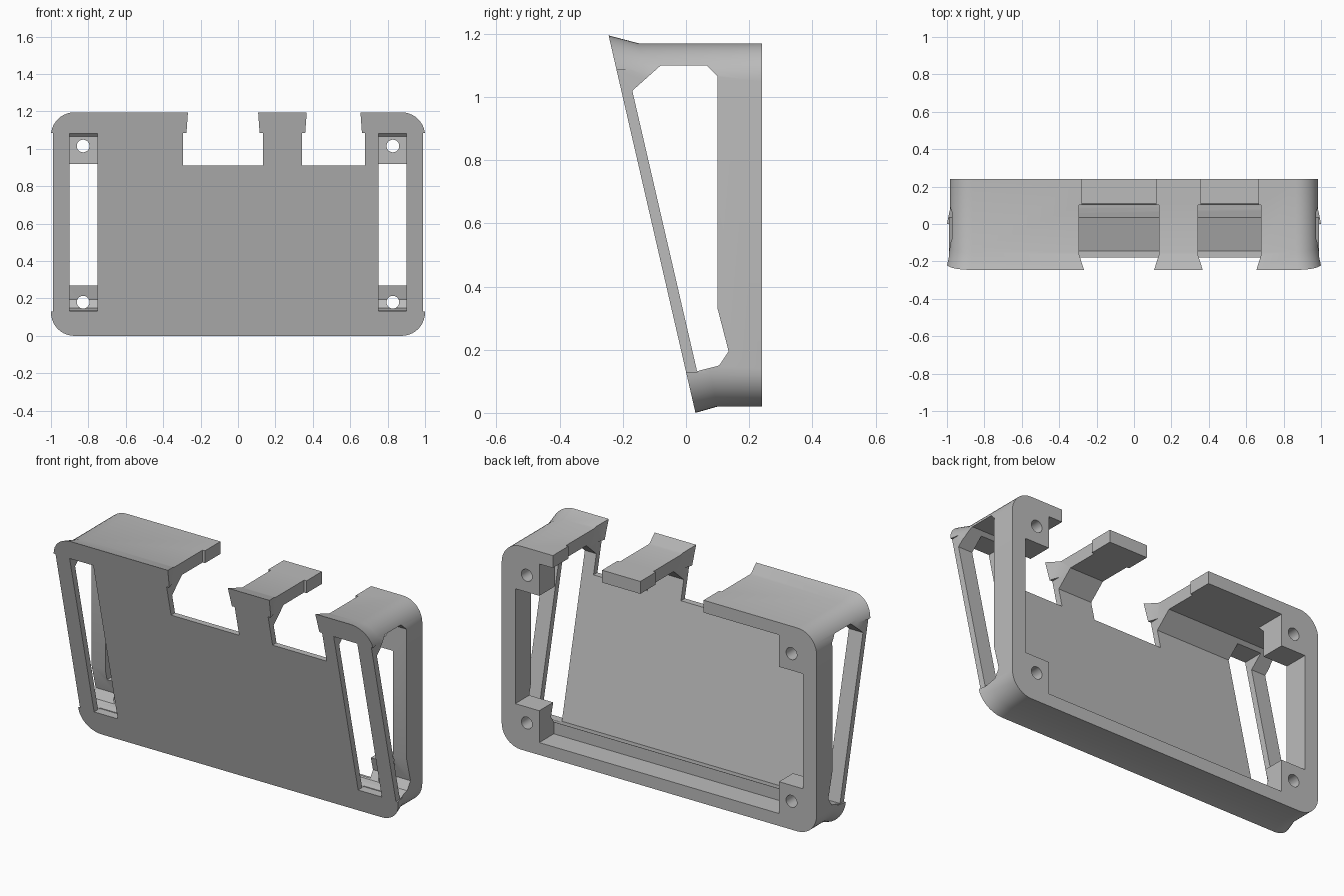
import bpy, bmesh, math

if "Cube" in bpy.data.objects:
    bpy.data.objects.remove(bpy.data.objects["Cube"], do_unlink=True)

grey = bpy.data.materials.new("plain grey")
grey.use_nodes = True
colour = (0.5, 0.5, 0.5, 1)
grey.diffuse_color = colour
grey.node_tree.nodes["Principled BSDF"].inputs["Base Color"].default_value = colour


def loft(name, rings):
    """Solid skinned through rings of equal point count."""
    bm = bmesh.new()
    loops = [[bm.verts.new(p) for p in ring] for ring in rings]
    n = len(loops[0])
    for a, b in zip(loops, loops[1:]):
        for i in range(n):
            j = (i + 1) % n
            bm.faces.new((a[i], a[j], b[j], b[i]))
    bm.faces.new(loops[0])
    bm.faces.new(loops[-1])
    bmesh.ops.recalc_face_normals(bm, faces=bm.faces)
    mesh = bpy.data.meshes.new(name)
    bm.to_mesh(mesh)
    bm.free()
    ob = bpy.data.objects.new(name, mesh)
    bpy.context.collection.objects.link(ob)
    mesh.materials.append(grey)
    return ob


def rounded_ring(half, bottom, top, radius, y_bottom, y_top, steps=10):
    """Rounded rectangle lying on a plane that leans in y."""
    ring = []
    corners = [(1, 1), (-1, 1), (-1, -1), (1, -1)]
    for k, (sx, sz) in enumerate(corners):
        cx = sx * (half - radius)
        cz = top - radius if sz > 0 else bottom + radius
        for i in range(steps + 1):
            a = math.pi / 2 * (k + i / steps)
            x, z = cx + radius * math.cos(a), cz + radius * math.sin(a)
            y = y_bottom + (y_top - y_bottom) * (z - bottom) / (top - bottom)
            ring.append((x, y, z))
    return ring


def across(points, x0, x1):
    return loft("cutter", [[(x, y, z) for y, z in points] for x in (x0, x1)])


def upright(points, z0, z1):
    return loft("cutter", [[(x, y, z) for x, y in points] for z in (z0, z1)])


def box(x0, x1, y0, y1, z0, z1):
    return upright([(x0, y0), (x1, y0), (x1, y1), (x0, y1)], z0, z1)


def hole(x, z, radius, sides=24):
    turn = [2 * math.pi * i / sides for i in range(sides)]
    return loft("cutter", [[(x + radius * math.cos(a), y, z + radius * math.sin(a))
                            for a in turn] for y in (0.05, 0.3)])


# Outer body: straight rim at the back, flared lip on the leaning front
body = loft("case_shell", [
    rounded_ring(0.985, 0.02, 1.17, 0.12, 0.24, 0.24),
    rounded_ring(0.985, 0.02, 1.17, 0.12, 0.10, -0.15),
    rounded_ring(1.0, 0.0, 1.195, 0.125, 0.03, -0.245),
])

cutters = []
# Cavity that also opens both sides
cavity = [(0.035, 0.132), (0.105, 0.15), (0.135, 0.195), (0.10, 0.33),
          (0.10, 1.065), (0.065, 1.10), (-0.08, 1.10), (-0.17, 1.02)]
cutters.append(across(cavity, -1.2, 1.2))

# Back opening, leaving four corner mounting blocks
opening = [(0.11, 0.09), (0.3, 0.09), (0.3, 1.10), (0.05, 1.10), (0.05, 0.4), (0.11, 0.2)]
cutters.append(across(opening, -0.75, 0.75))
for s in (-1, 1):
    x0, x1 = sorted((s * 0.74, s * 0.9))
    cutters.append(box(x0, x1, 0.08, 0.3, 0.27, 0.92))
    # Tall front windows
    x0, x1 = sorted((s * 0.752, s * 0.9))
    cutters.append(box(x0, x1, -0.4, 0.05, 0.132, 1.083))
    # Side bars trimmed flush with the rim
    x0, x1 = sorted((s * 0.988, s * 1.2))
    cutters.append(box(x0, x1, -0.4, 0.09, 0.13, 1.085))
    # Screw holes
    for z in (0.18, 1.015):
        cutters.append(hole(s * 0.828, z, 0.034))

# Two connector gaps in the top, with narrower lips at front and back
for x0, x1 in ((-0.293, 0.133), (0.342, 0.68)):
    cutters.append(box(x0, x1, -0.4, 0.102, 0.91, 1.085))
    right = [(x1 - 0.015, 0.3), (x1 - 0.015, 0.102), (x1, 0.102),
             (x1, -0.165), (x1 - 0.027, -0.25), (x1 - 0.027, -0.4)]
    left = [(x0 + x1 - x, y) for x, y in reversed(right)]
    cutters.append(upright(right + left, 1.08, 1.3))

bpy.context.view_layer.objects.active = body
for cutter in cutters:
    cutter.hide_render = True
    mod = body.modifiers.new("cut", 'BOOLEAN')
    mod.operation = 'DIFFERENCE'
    mod.solver = 'EXACT'
    mod.object = cutter
    bpy.ops.object.modifier_apply(modifier=mod.name)
for cutter in cutters:
    bpy.data.objects.remove(cutter, do_unlink=True)

bpy.ops.object.select_all(action='DESELECT')
body.select_set(True)
bpy.ops.object.shade_smooth_by_angle(angle=math.radians(25))
